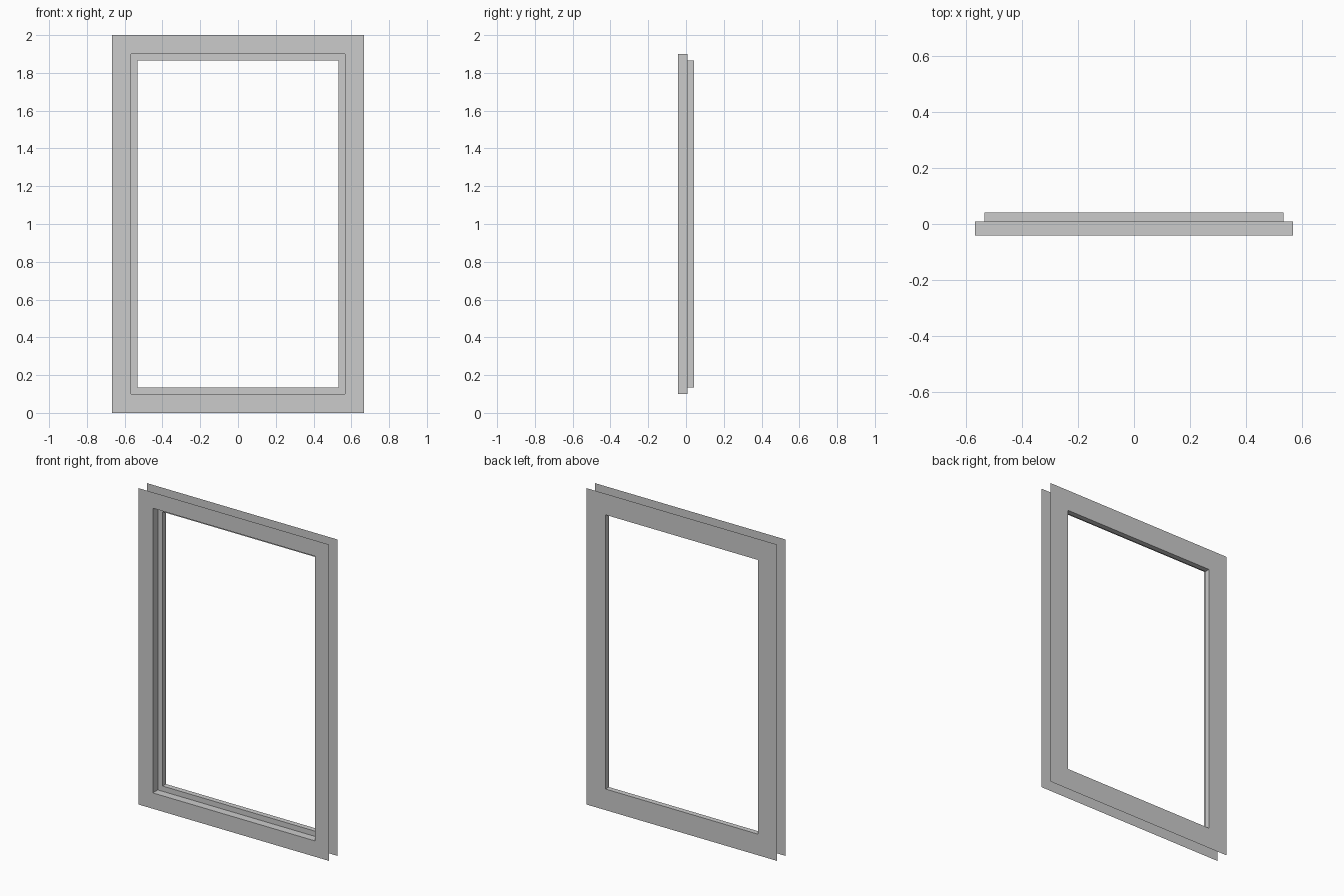
import bpy, bmesh

if "Cube" in bpy.data.objects:
    bpy.data.objects.remove(bpy.data.objects["Cube"])

HALF_W, HEIGHT = 2 / 3, 2.0
# Moulding profile: (inset from outer edge, y), front to back; outer edge stays open
PROFILE = [(0, -0.0417), (0.1, -0.0417), (0.1, 0.0083),
           (0.1333, 0.0083), (0.1333, 0.0417), (0, 0.0417)]


def rect_loop(bm, inset, y):
    """Rectangular ring of four vertices, inset from the outer edge."""
    x, z0, z1 = HALF_W - inset, inset, HEIGHT - inset
    return [bm.verts.new((px, y, pz))
            for px, pz in ((-x, z0), (x, z0), (x, z1), (-x, z1))]


# Rebated window frame: sweep the profile around the rectangle with mitred corners
bm = bmesh.new()
loops = [rect_loop(bm, *p) for p in PROFILE]
for a, b in zip(loops, loops[1:]):
    for i in range(4):
        j = (i + 1) % 4
        bm.faces.new((a[i], a[j], b[j], b[i]))

mesh = bpy.data.meshes.new("window_frame")
bm.to_mesh(mesh)
bm.free()
frame = bpy.data.objects.new("window_frame", mesh)
bpy.context.collection.objects.link(frame)
